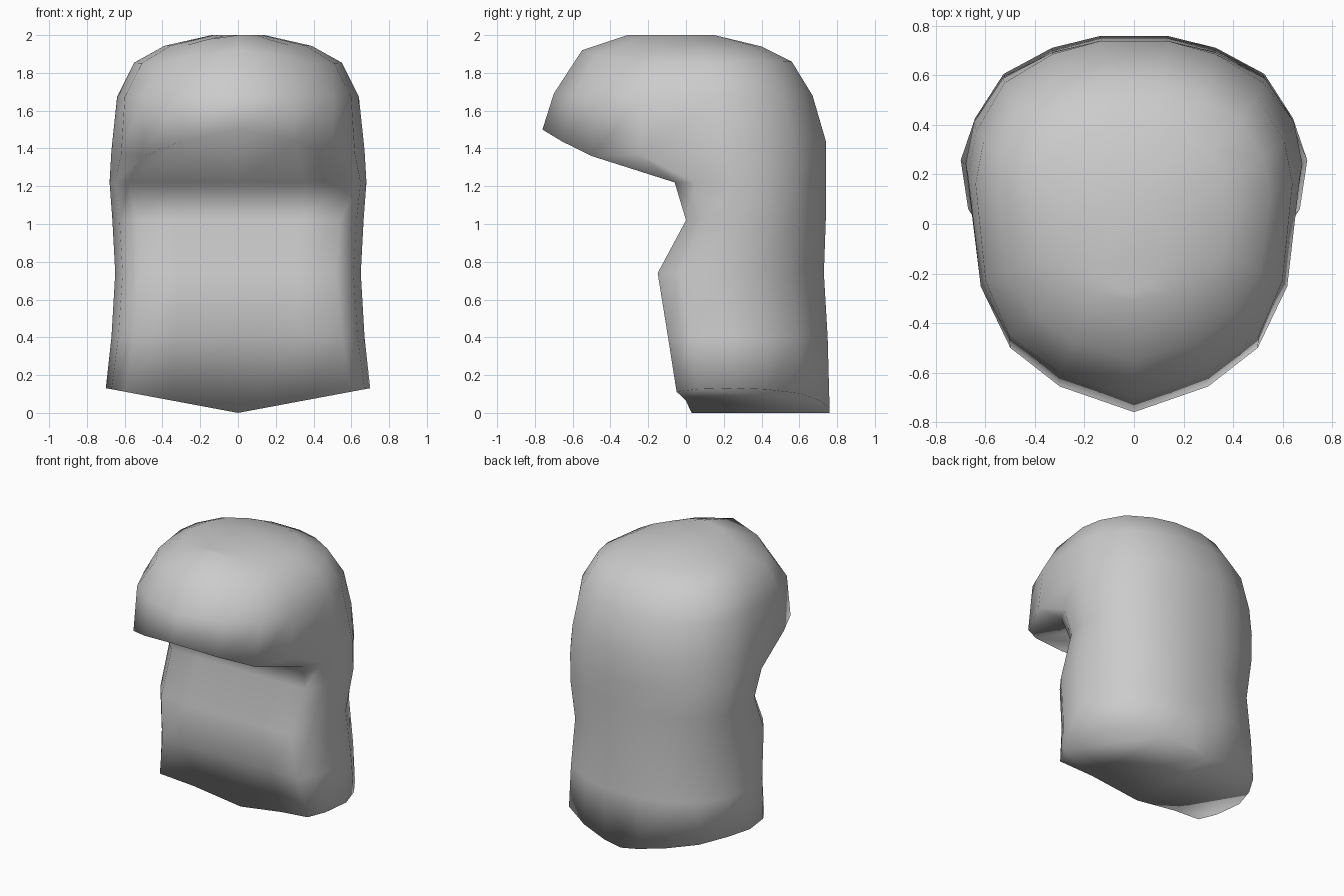
import bpy, bmesh

if "Cube" in bpy.data.objects:
    bpy.data.objects.remove(bpy.data.objects["Cube"])


def lerp(a, b, t):
    return a + (b - a) * t


# Cross-sections, bottom to top:
# front y, corner y, corner x, half width, back y, front z, corner z, back z
SECTIONS = [
    (0.03, -0.05, 0.60, 0.70, 0.76, 0.0, 0.0, 0.0),        # hem
    (-0.09, -0.095, 0.55, 0.67, 0.75, 0.40, 0.40, 0.40),
    (-0.15, -0.15, 0.52, 0.65, 0.73, 0.74, 0.74, 0.74),    # front bulge
    (0.0, 0.0, 0.54, 0.665, 0.74, 1.02, 1.02, 1.02),
    (-0.06, -0.06, 0.58, 0.68, 0.74, 1.22, 1.22, 1.22),    # under the brow
    (-0.76, -0.50, 0.50, 0.67, 0.74, 1.50, 1.36, 1.44),    # brow rim
    (-0.70, -0.45, 0.505, 0.64, 0.67, 1.69, 1.67, 1.68),
    (-0.55, -0.37, 0.41, 0.55, 0.56, 1.92, 1.85, 1.86),
    (-0.31, -0.24, 0.28, 0.39, 0.40, 2.0, 1.945, 1.94),
    (-0.28, -0.22, 0.10, 0.14, 0.15, 2.0, 2.0, 2.0),       # crown
]
# Side and back outline: fraction of depth, fraction of half width
OUTLINE = [(0.38, 1.0), (0.59, 0.95), (0.81, 0.78), (0.94, 0.49), (1.0, 0.2), (1.0, 0.0)]


def half_ring(fy, cy, cx, w, by, zf, zc, zb):
    base = max(cy, -0.15)  # the brow only pulls the front forward
    pts = [(0, fy, zf),
           (cx * 0.6, lerp(fy, cy, 0.4), lerp(zf, zc, 0.45)),
           (cx, cy, zc),
           (lerp(cx, w, 0.7), lerp(cy, lerp(base, by, 0.38), 0.36), lerp(zc, zb, 0.15))]
    pts += [(w * k, lerp(base, by, t), lerp(zc, zb, t)) for t, k in OUTLINE]
    return pts


bm = bmesh.new()
rings = []
for i, s in enumerate(SECTIONS):
    half = half_ring(*s)
    if i == 0:  # hem rises towards both sides and is rounder at the back
        half = [(x * (0.965 if y > 0.3 else 1), y, 0.187 * x) for x, y, z in half]
    full = half + [(-x, y, z) for x, y, z in half[-2:0:-1]]
    rings.append([bm.verts.new(p) for p in full])

# Skin between sections
n = len(rings[0])
for a, b in zip(rings, rings[1:]):
    for j in range(n):
        k = (j + 1) % n
        bm.faces.new((a[j], a[k], b[k], b[j]))

# Crown cap, and a bottom folded along the centre line
bm.faces.new(rings[-1])
m = n // 2
bm.faces.new(rings[0][:m + 1])
bm.faces.new(rings[0][m:] + [rings[0][0]])

bmesh.ops.recalc_face_normals(bm, faces=bm.faces)
for f in bm.faces:
    f.smooth = True
mesh = bpy.data.meshes.new("hooded_head")
bm.to_mesh(mesh)
bm.free()
bpy.context.collection.objects.link(bpy.data.objects.new("hooded_head", mesh))
